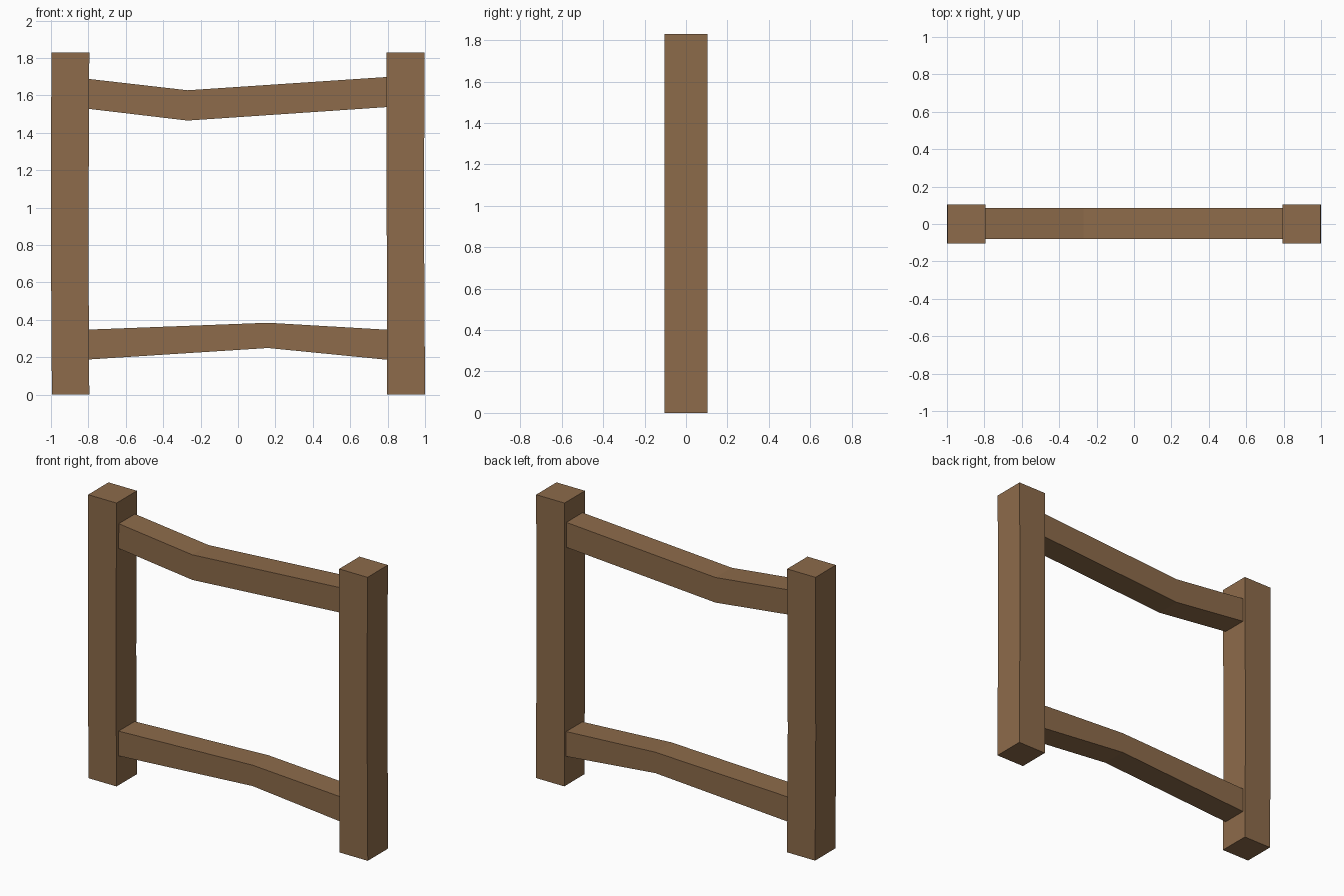
import bpy
import bmesh

cube = bpy.data.objects.get("Cube")
if cube:
    bpy.data.objects.remove(cube, do_unlink=True)

COLOUR = (0.266, 0.147, 0.069, 1)
wood = bpy.data.materials.new("brown wood")
wood.use_nodes = True
wood.diffuse_color = COLOUR
wood.node_tree.nodes["Principled BSDF"].inputs["Base Color"].default_value = COLOUR


def beam(name, sections, caps=True):
    """Skin a run of four-cornered sections into one solid beam."""
    bm = bmesh.new()
    rings = [[bm.verts.new(p) for p in s] for s in sections]
    for a, b in zip(rings, rings[1:]):
        for i in range(4):
            j = (i + 1) % 4
            bm.faces.new((a[i], a[j], b[j], b[i]))
    bm.faces.new(rings[0])
    bm.faces.new(rings[-1])
    bmesh.ops.recalc_face_normals(bm, faces=bm.faces)
    mesh = bpy.data.meshes.new(name)
    bm.to_mesh(mesh)
    bm.free()
    mesh.materials.append(wood)
    obj = bpy.data.objects.new(name, mesh)
    bpy.context.collection.objects.link(obj)
    return obj


def post(name, levels, depth=0.104):
    """Upright with a slightly uneven outline; levels are (z, x min, x max)."""
    return beam(name, [[(x0, -depth, z), (x1, -depth, z), (x1, depth, z), (x0, depth, z)]
                       for z, x0, x1 in levels])


def rail(name, stations, front=-0.08, back=0.085):
    """Bent crossbar; stations are (x, z bottom, z top)."""
    return beam(name, [[(x, front, z0), (x, back, z0), (x, back, z1), (x, front, z1)]
                       for x, z0, z1 in stations])


# Uprights
post("right_post", [(0, -0.995, -0.795), (0.8, -1.0, -0.8), (1.83, -0.998, -0.795)])
post("left_post", [(0, 0.797, 1.0), (1.0, 0.795, 0.994), (1.83, 0.795, 0.998)])

# Bent crossbars
rail("upper_rail", [(-0.81, 1.529, 1.689), (-0.27, 1.465, 1.627), (0.81, 1.538, 1.699)])
rail("lower_rail", [(-0.81, 0.187, 0.347), (0.16, 0.249, 0.384), (0.81, 0.185, 0.346)])
